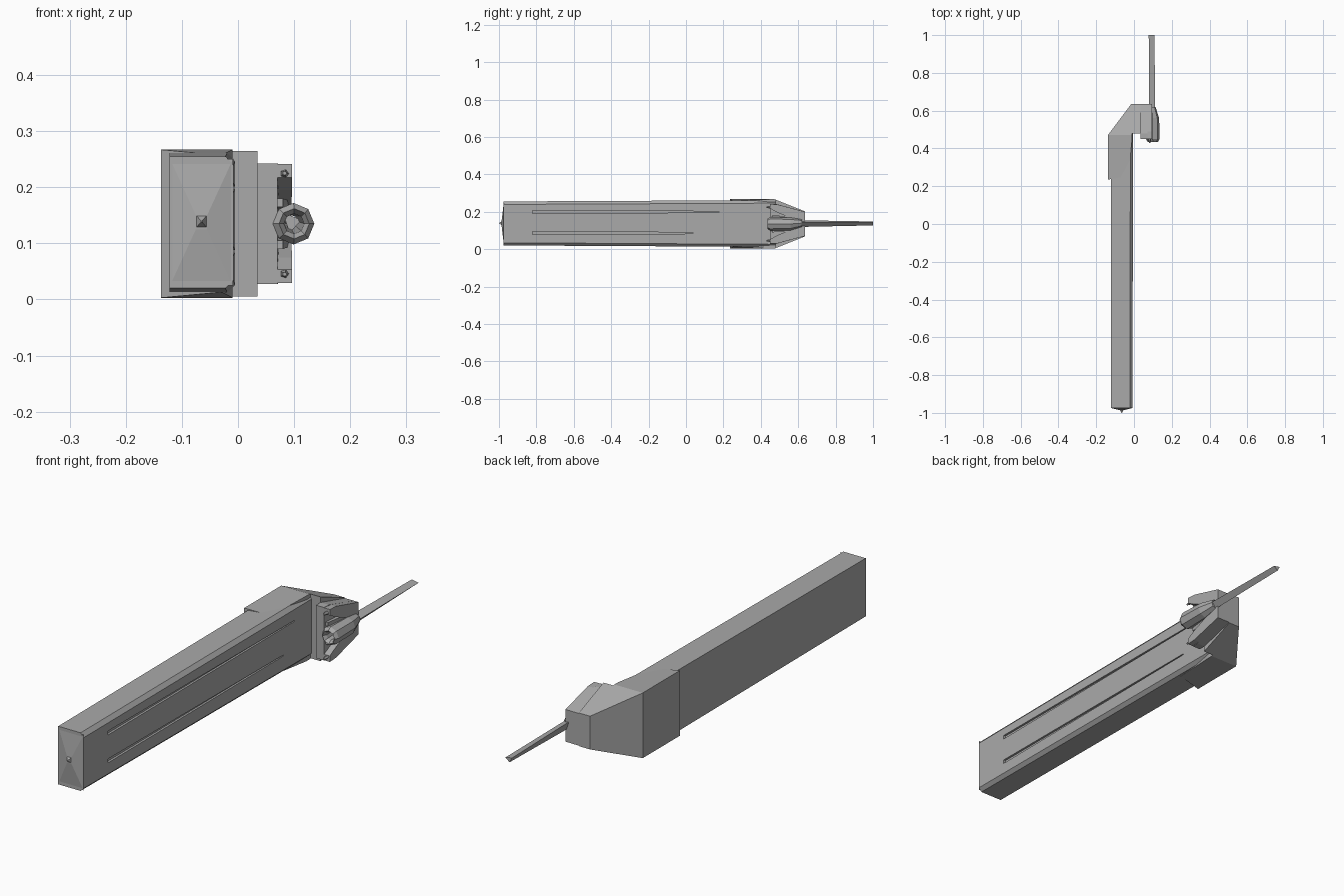
import bpy, bmesh
from math import cos, sin, tau

cube = bpy.data.objects.get("Cube")
if cube:
    bpy.data.objects.remove(cube, do_unlink=True)

grey = bpy.data.materials.new("plain grey")
grey.use_nodes = True
grey.diffuse_color = (0.4, 0.4, 0.4, 1)
grey.node_tree.nodes["Principled BSDF"].inputs["Base Color"].default_value = (0.4, 0.4, 0.4, 1)

MID = 0.135  # mid height of the whole model


def finish(name, bm):
    bmesh.ops.recalc_face_normals(bm, faces=bm.faces)
    mesh = bpy.data.meshes.new(name)
    bm.to_mesh(mesh)
    bm.free()
    mesh.materials.append(grey)
    obj = bpy.data.objects.new(name, mesh)
    bpy.context.collection.objects.link(obj)
    return obj


def loft(name, sections, closed=False):
    """Skin (y, [(x, z), ...]) sections; closed joins the last to the first."""
    bm = bmesh.new()
    rings = [[bm.verts.new((x, y, z)) for x, z in pts] for y, pts in sections]
    pairs = list(zip(rings, rings[1:]))
    if closed:
        pairs.append((rings[-1], rings[0]))
    else:
        bm.faces.new(rings[0])
        bm.faces.new(rings[-1])
    for a, b in pairs:
        for i in range(len(a)):
            j = (i + 1) % len(a)
            bm.faces.new((a[i], a[j], b[j], b[i]))
    return finish(name, bm)


def box(x0, x1, z0, z1):
    return [(x0, z0), (x1, z0), (x1, z1), (x0, z1)]


def circle(cx, cz, r, n=8):
    return [(cx + r * cos(tau * i / n), cz + r * sin(tau * i / n)) for i in range(n)]


def prism(name, outline, half_height, cut):
    """Upright prism from an (x, y) outline, its half height varying over it."""
    bm = bmesh.new()
    for side in (-1, 1):
        bm.faces.new([bm.verts.new((x, y, side)) for x, y in outline])
    bm.verts.ensure_lookup_table()
    n = len(outline)
    for i in range(n):
        j = (i + 1) % n
        bm.faces.new([bm.verts[k] for k in (i, j, j + n, i + n)])
    bmesh.ops.bisect_plane(bm, geom=bm.verts[:] + bm.edges[:] + bm.faces[:],
                           plane_co=(0, cut, 0), plane_no=(0, 1, 0))
    for v in bm.verts:
        v.co.z = MID + v.co.z * half_height(v.co.x, v.co.y)
    return finish(name, bm)


# Long bar with softened edges along its grooved side
def bar_section(low, high, right):
    return [(-0.122, low), (right - 0.014, low), (right, low + 0.014),
            (right, high - 0.016), (right - 0.014, high), (-0.122, high)]


bar = loft("long_bar", [(-0.975, bar_section(0.02, 0.255, -0.008)),
                        (0.48, bar_section(0.012, 0.262, -0.005))])

# Two tapering grooves
for z, end in ((0.2, 0.37), (0.087, 0.3)):
    cutter = loft("groove_cutter", [(-0.82, box(-0.017, 0.01, z - 0.009, z + 0.007)),
                                    (end, box(-0.013, 0.01, z - 0.003, z + 0.001))])
    cutter.hide_render = True
    mod = bar.modifiers.new("groove", 'BOOLEAN')
    mod.operation = 'DIFFERENCE'
    mod.solver = 'EXACT'
    mod.object = cutter
    bpy.context.view_layer.objects.active = bar
    bpy.ops.object.modifier_apply(modifier=mod.name)
    bpy.data.objects.remove(cutter, do_unlink=True)

# Bulging end cap and its small point
loft("end_cap", [(-0.974, box(-0.121, -0.009, 0.025, 0.25)),
                 (-0.986, box(-0.075, -0.055, 0.125, 0.15))])
loft("end_point", [(-0.98, box(-0.077, -0.053, 0.125, 0.153)),
                   (-1.0, box(-0.066, -0.064, 0.138, 0.14))])


# Cranked housing wrapped around the rear of the bar
def housing_height(x, y):
    if y > 0.473:
        return 0.132 - (y - 0.473) * 0.4
    return 0.122 if x > -0.05 and y < 0.4 else 0.132


prism("rear_housing",
      [(-0.137, 0.235), (-0.137, 0.472), (-0.015, 0.635), (0.035, 0.635),
       (0.035, 0.478), (-0.01, 0.478), (-0.01, 0.45), (-0.03, 0.255)],
      housing_height, 0.472)

# Side bracket: a tapered wall with two converging lips
prism("bracket_wall", [(0.034, 0.45), (0.034, 0.635), (0.076, 0.635), (0.07, 0.45)],
      lambda x, y: 0.107 - max(0, y - 0.48) * 0.27, 0.48)

for side, label in ((-1, "lower"), (1, "upper")):
    def span(x0, x1, inner, outer):
        return box(x0, x1, MID + side * inner, MID + side * outer)

    loft(label + "_lip", [(0.45, span(0.06, 0.096, 0.082, 0.106)),
                          (0.49, span(0.06, 0.096, 0.06, 0.104)),
                          (0.635, span(0.06, 0.095, 0.0, 0.065))])
    loft(label + "_stud", [(0.43, circle(0.083, MID + side * 0.09, 0.004, 5)),
                           (0.48, circle(0.083, MID + side * 0.088, 0.013, 5))])
    loft(label + "_rib", [(0.46, span(0.055, 0.08, 0.03, 0.045)),
                          (0.6, span(0.055, 0.095, 0.012, 0.04))])

# Hollow collar on the bracket
loft("collar", [(0.435, circle(0.1, MID, 0.027)),
                (0.45, circle(0.099, MID, 0.037)),
                (0.56, circle(0.099, MID, 0.034)),
                (0.62, circle(0.094, MID + 0.004, 0.02)),
                (0.62, circle(0.094, MID + 0.004, 0.012)),
                (0.45, circle(0.1, MID, 0.018))], closed=True)
loft("collar_neck", [(0.46, box(0.06, 0.075, 0.115, 0.155)),
                     (0.63, box(0.06, 0.085, 0.115, 0.155))])

# Slim three-sided rod
loft("rod", [(0.57, [(0.08, 0.155), (0.113, 0.142), (0.092, 0.118)]),
             (1.0, [(0.078, 0.148), (0.108, 0.142), (0.09, 0.127)])])
